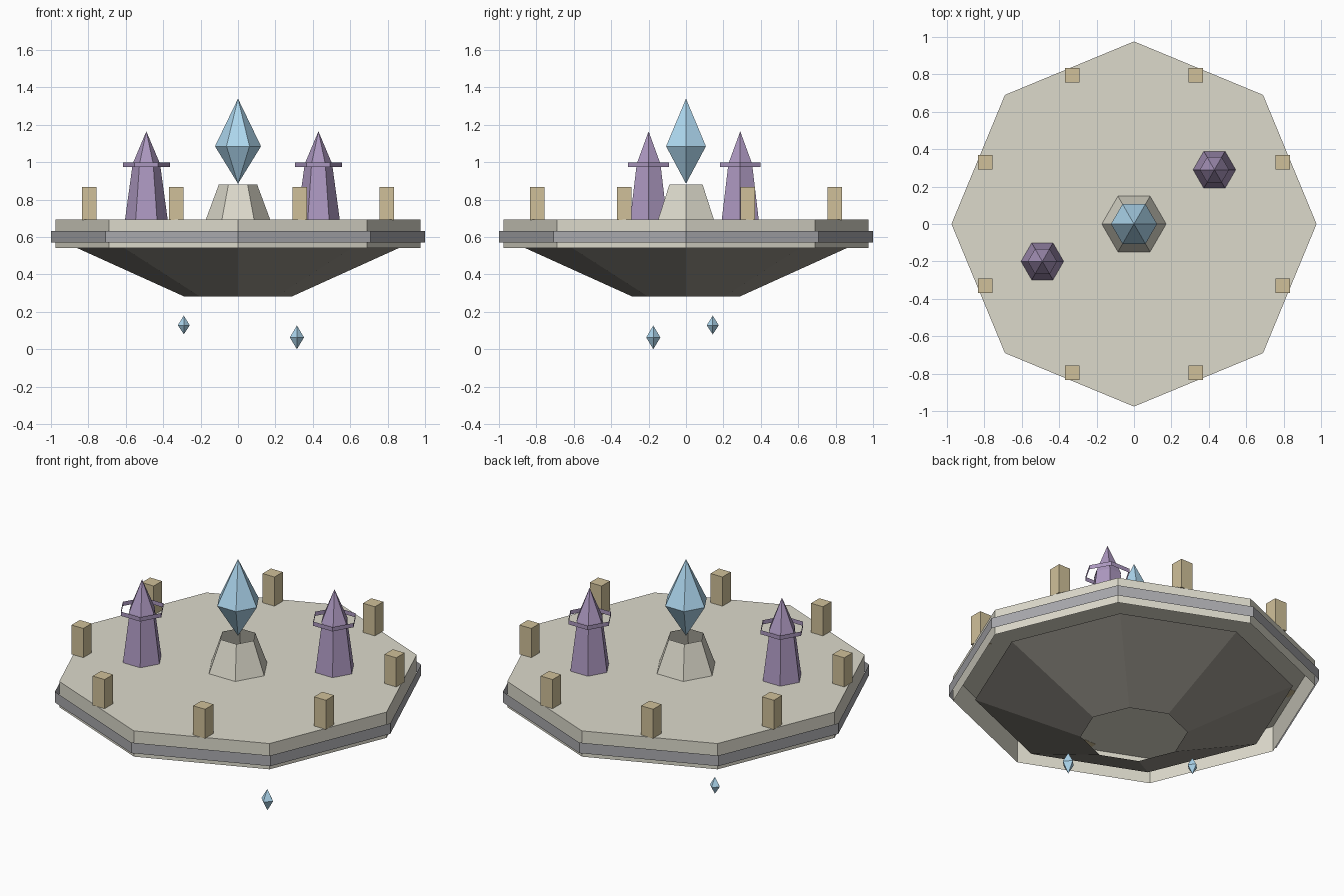
import bpy
import bmesh
from math import cos, sin, pi

if "Cube" in bpy.data.objects:
    bpy.data.objects.remove(bpy.data.objects["Cube"])


def material(name, rgb):
    m = bpy.data.materials.new(name)
    m.diffuse_color = (*rgb, 1)
    m.use_nodes = True
    m.node_tree.nodes["Principled BSDF"].inputs["Base Color"].default_value = m.diffuse_color
    return m


STONE = material("pale_stone", (0.72, 0.70, 0.60))
BAND = material("band_grey", (0.40, 0.40, 0.42))
ROCK = material("dark_rock", (0.33, 0.31, 0.27))
PURPLE = material("purple", (0.41, 0.31, 0.52))
GOLD = material("gold", (0.63, 0.53, 0.32))
BLUE = material("crystal_blue", (0.42, 0.68, 0.86))


def finish(name, bm, loc, mat):
    me = bpy.data.meshes.new(name)
    bm.to_mesh(me)
    bm.free()
    me.materials.append(mat)
    ob = bpy.data.objects.new(name, me)
    ob.location = loc
    bpy.context.collection.objects.link(ob)
    return ob


def lathe(name, sides, profile, mat, x=0, y=0, cap_top=False):
    """Faceted open shell from (radius, z) points, listed bottom to top."""
    bm = bmesh.new()
    rings = []
    for r, z in profile:
        n = sides if r > 0 else 1
        rings.append([bm.verts.new((r * cos(2 * pi * i / sides),
                                    r * sin(2 * pi * i / sides), z))
                      for i in range(n)])
    for a, b in zip(rings, rings[1:]):
        for i in range(sides):
            j = (i + 1) % sides
            if len(a) == 1:
                bm.faces.new((a[0], b[j], b[i]))
            elif len(b) == 1:
                bm.faces.new((a[i], a[j], b[0]))
            else:
                bm.faces.new((a[i], a[j], b[j], b[i]))
    if cap_top:
        bm.faces.new(rings[-1])
    return finish(name, bm, (x, y, 0), mat)


# Octagonal platform, open underneath, with a trim band and rock hull
lathe("platform", 8, [(0.976, 0.54), (0.976, 0.693)], STONE, cap_top=True)
lathe("platform_band", 8, [(1.0, 0.57), (1.0, 0.633)], BAND)
lathe("rock_underside", 8, [(0.288, 0.282), (0.858, 0.54)], ROCK)

# Central pedestal and large crystal
lathe("pedestal", 6, [(0.172, 0.693), (0.102, 0.882)], STONE)
lathe("main_crystal", 6, [(0, 0.885), (0.123, 1.085), (0, 1.34)], BLUE)

# Two towers: tapered body, loose collar ring, spire
for side, x, y in (("left", -0.49, -0.2), ("right", 0.43, 0.29)):
    lathe(side + "_tower_body", 6, [(0.114, 0.693), (0.074, 0.985)], PURPLE, x, y)
    lathe(side + "_tower_collar", 6, [(0.126, 0.973), (0.126, 0.998)], PURPLE, x, y)
    lathe(side + "_tower_spire", 6, [(0.078, 0.98), (0, 1.165)], PURPLE, x, y)

# Eight square posts around the rim
for k in range(8):
    a = pi / 8 + k * pi / 4
    bm = bmesh.new()
    bmesh.ops.create_cube(bm, size=1)
    bmesh.ops.scale(bm, vec=(0.078, 0.078, 0.174), verts=bm.verts)
    finish(f"rim_post_{k + 1}", bm, (0.862 * cos(a), 0.862 * sin(a), 0.779), GOLD)

# Small crystals floating below
lathe("small_crystal_left", 4, [(0, 0.08), (0.032, 0.128), (0, 0.18)], BLUE, -0.29, 0.143)
lathe("small_crystal_right", 4, [(0, 0), (0.038, 0.063), (0, 0.127)], BLUE, 0.315, -0.175)
